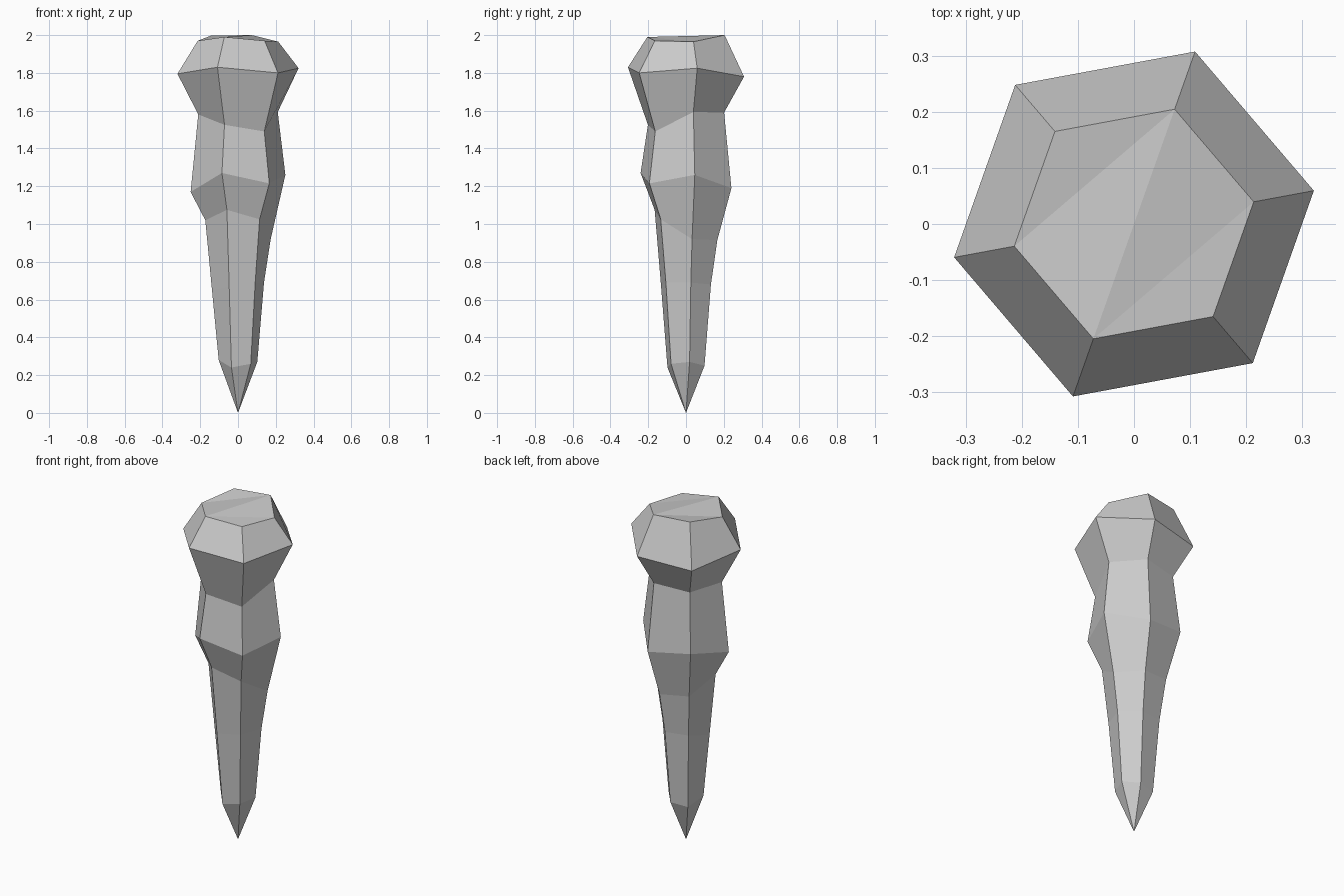
import bpy, bmesh
from math import cos, sin, radians

if "Cube" in bpy.data.objects:
    bpy.data.objects.remove(bpy.data.objects["Cube"])

SIDES = 6
TURN = radians(10.5)

# Each ring: radius, then the uneven height of its six corners
rings = [
    (0.104, (0.27, 0.25, 0.24, 0.28, 0.24, 0.26)),
    (0.140, (0.69, 0.68, 0.685, 0.65, 0.67, 0.69)),
    (0.176, (0.92, 0.915, 0.935, 1.02, 1.075, 1.025)),
    (0.255, (1.26, 1.19, 1.225, 1.17, 1.27, 1.215)),
    (0.214, (1.593, 1.59, 1.575, 1.58, 1.525, 1.49)),
    (0.326, (1.825, 1.78, 1.755, 1.795, 1.83, 1.80)),
    (0.217, (1.965, 2.0, 1.998, 1.97, 1.99, 1.97)),
]

bm = bmesh.new()


def make_ring(radius, heights):
    angles = [TURN + radians(360 / SIDES * i) for i in range(SIDES)]
    return [bm.verts.new((radius * cos(a), radius * sin(a), z))
            for a, z in zip(angles, heights)]


loops = [make_ring(r, h) for r, h in rings]

# Pointed foot
tip = bm.verts.new((0, 0, 0))
for i in range(SIDES):
    bm.faces.new((tip, loops[0][(i + 1) % SIDES], loops[0][i]))

# Faceted shaft and head
for low, high in zip(loops, loops[1:]):
    for i in range(SIDES):
        j = (i + 1) % SIDES
        bm.faces.new((low[i], low[j], high[j], high[i]))

# Uneven top cap
top = loops[-1]
for a, b, c in ((1, 2, 3), (1, 3, 4), (1, 4, 0), (0, 4, 5)):
    bm.faces.new((top[a], top[b], top[c]))

bmesh.ops.recalc_face_normals(bm, faces=bm.faces)
mesh = bpy.data.meshes.new("faceted_spike")
bm.to_mesh(mesh)
bm.free()
bpy.context.collection.objects.link(bpy.data.objects.new("faceted_spike", mesh))
